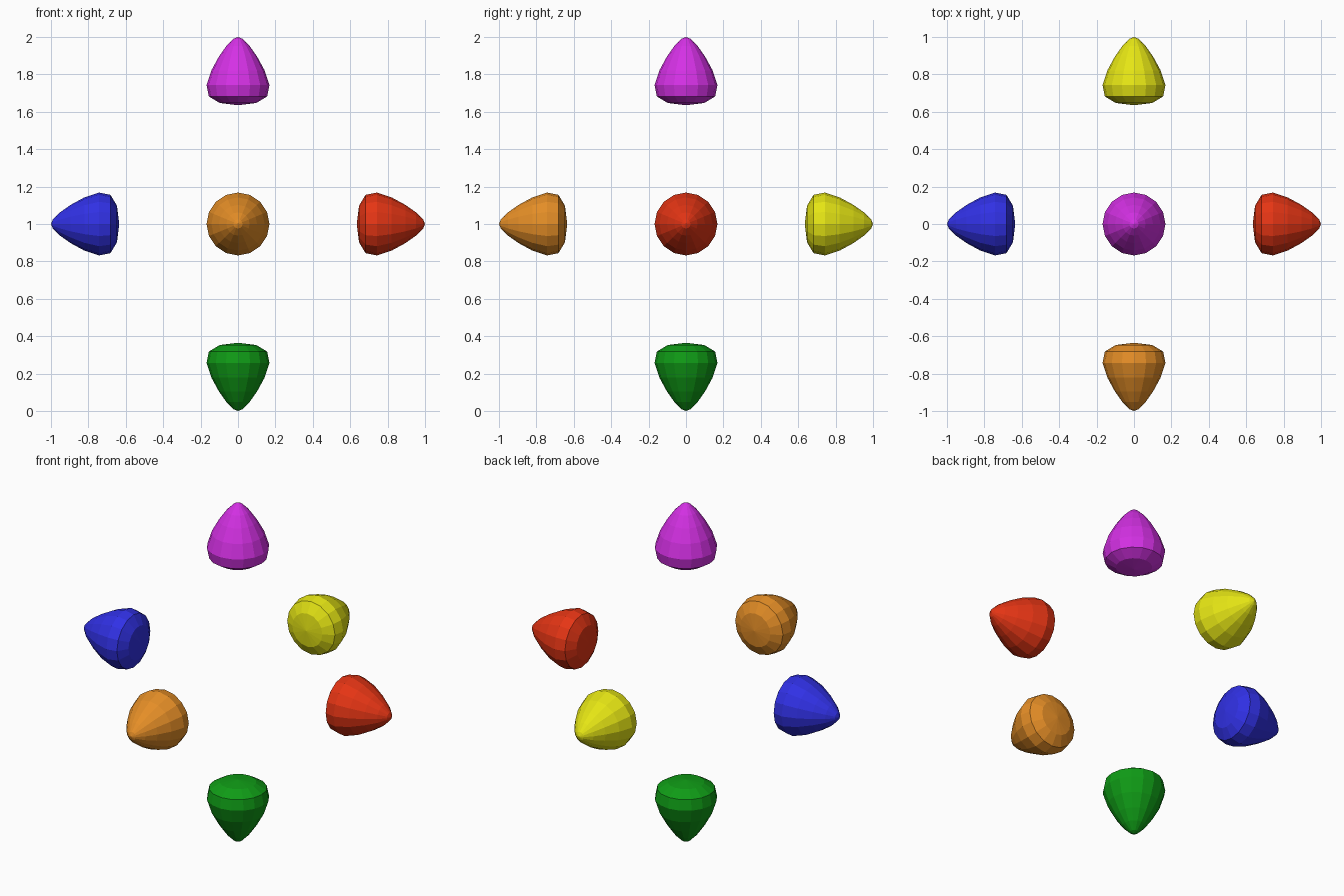
import bpy, bmesh, math
from mathutils import Vector

if "Cube" in bpy.data.objects:
    bpy.data.objects.remove(bpy.data.objects["Cube"])

SIDES = 16
# profile: (distance behind the tip, radius)
PROFILE = [(0.010, 0.024), (0.048, 0.062), (0.105, 0.102), (0.178, 0.142),
           (0.258, 0.168), (0.318, 0.156), (0.353, 0.098)]
BASE = 0.365
CENTRE = Vector((0, 0, 1))


def marker(name, direction, colour):
    """Faceted drop whose tip points outward, one unit from the centre."""
    mat = bpy.data.materials.new(name.split("_")[0])
    mat.diffuse_color = (*colour, 1)
    mat.use_nodes = True
    mat.node_tree.nodes["Principled BSDF"].inputs["Base Color"].default_value = mat.diffuse_color
    bm = bmesh.new()
    tip = bm.verts.new((0, 0, 1))
    end = bm.verts.new((0, 0, 1 - BASE))
    rings = []
    for d, r in PROFILE:
        rings.append([bm.verts.new((r * math.cos(2 * math.pi * i / SIDES),
                                    r * math.sin(2 * math.pi * i / SIDES), 1 - d))
                      for i in range(SIDES)])
    for i in range(SIDES):
        j = (i + 1) % SIDES
        bm.faces.new((tip, rings[0][i], rings[0][j]))
        for a, b in zip(rings, rings[1:]):
            bm.faces.new((a[i], b[i], b[j], a[j]))
        bm.faces.new((rings[-1][j], rings[-1][i], end))
    # aim the drop along its axis
    rot = Vector((0, 0, 1)).rotation_difference(Vector(direction)).to_matrix()
    if direction[2] < 0:
        rot = Vector((0, 0, 1)).to_track_quat('-Z', 'Y').to_matrix()
    for v in bm.verts:
        v.co = rot @ v.co + CENTRE
    bmesh.ops.recalc_face_normals(bm, faces=bm.faces)
    me = bpy.data.meshes.new(name)
    bm.to_mesh(me)
    bm.free()
    me.materials.append(mat)
    ob = bpy.data.objects.new(name, me)
    bpy.context.collection.objects.link(ob)


# six drops, one on each axis direction
marker("red_right_drop", (1, 0, 0), (0.78, 0.035, 0.007))
marker("blue_left_drop", (-1, 0, 0), (0.03, 0.03, 0.78))
marker("yellow_back_drop", (0, 1, 0), (0.78, 0.78, 0.007))
marker("orange_front_drop", (0, -1, 0), (0.78, 0.27, 0.02))
marker("magenta_top_drop", (0, 0, 1), (0.66, 0.03, 0.78))
marker("green_bottom_drop", (0, 0, -1), (0.005, 0.33, 0.008))
